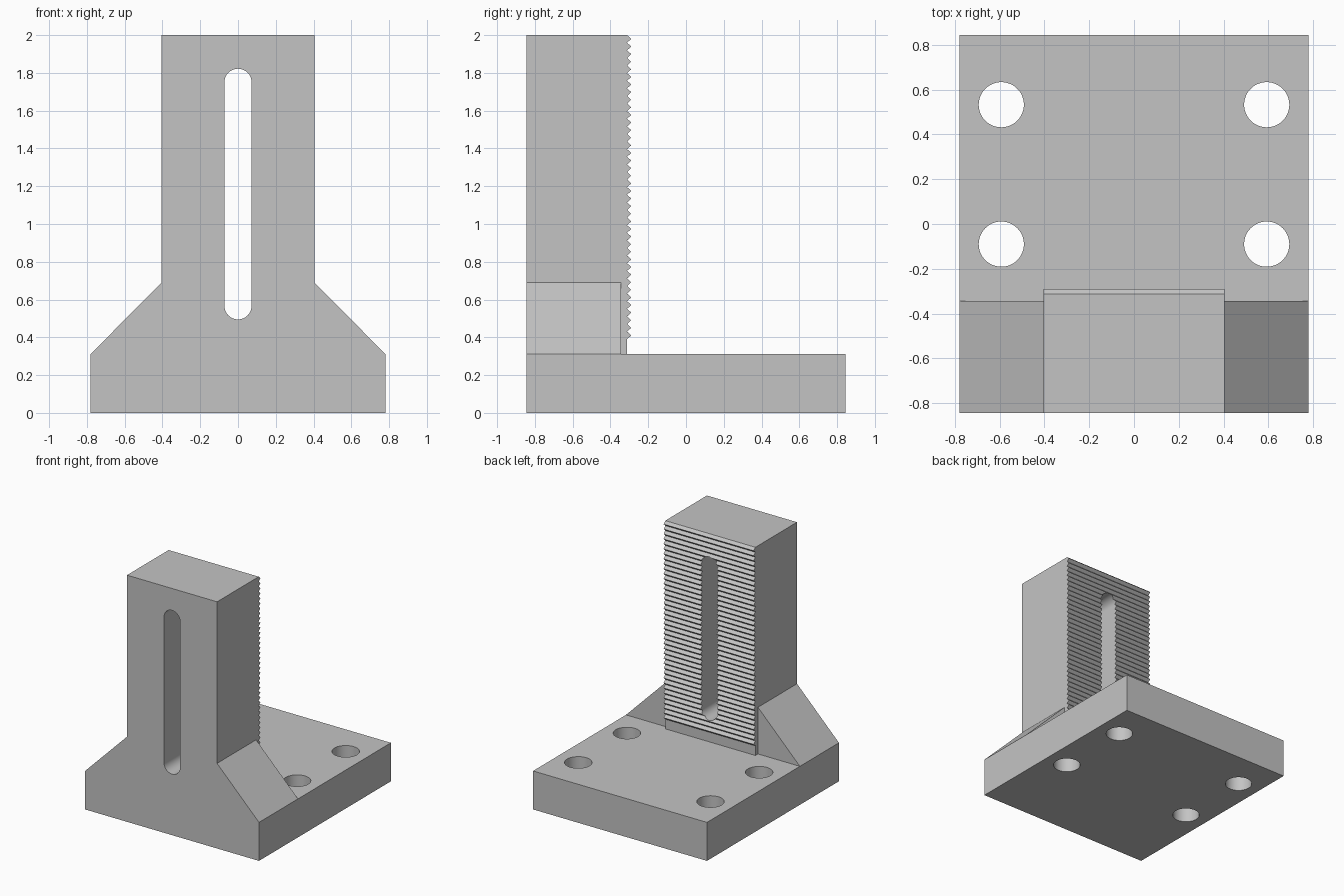
import bpy, bmesh, math
from mathutils import Vector

old = bpy.data.objects.get("Cube")
if old:
    bpy.data.objects.remove(old, do_unlink=True)

# Main dimensions
HALF_X, HALF_Y, PLATE_Z = 0.78, 0.845, 0.312
COLUMN_X, GUSSET_Y, GUSSET_Z, TOP = 0.404, -0.345, 0.69, 2.0
ROOT_Y, TIP_Y, TEETH_Z, TEETH = -0.312, -0.29, 0.39, 40
HOLE_R, SLOT_R = 0.101, 0.072

grey = bpy.data.materials.new("plain grey")
grey.use_nodes = True
colour = (0.55, 0.55, 0.55, 1)
grey.diffuse_color = colour
grey.node_tree.nodes["Principled BSDF"].inputs["Base Color"].default_value = colour


def prism(name, points, offset):
    """Extrude a closed outline of 3D points along an offset."""
    bm = bmesh.new()
    face = bm.faces.new([bm.verts.new(p) for p in points])
    out = bmesh.ops.extrude_face_region(bm, geom=[face])
    verts = [g for g in out["geom"] if isinstance(g, bmesh.types.BMVert)]
    bmesh.ops.translate(bm, verts=verts, vec=Vector(offset))
    bmesh.ops.recalc_face_normals(bm, faces=bm.faces)
    mesh = bpy.data.meshes.new(name)
    bm.to_mesh(mesh)
    bm.free()
    obj = bpy.data.objects.new(name, mesh)
    bpy.context.collection.objects.link(obj)
    mesh.materials.append(grey)
    return obj


def combine(target, tool, operation):
    """Apply an exact boolean and remove the tool."""
    mod = target.modifiers.new(operation.lower(), "BOOLEAN")
    mod.operation, mod.solver, mod.object = operation, "EXACT", tool
    bpy.context.view_layer.objects.active = target
    bpy.ops.object.modifier_apply(modifier=mod.name)
    bpy.data.objects.remove(tool, do_unlink=True)


def arc(cx, cy, radius, start, end, steps):
    angles = [math.radians(start + (end - start) * i / steps) for i in range(steps + 1)]
    return [(cx + radius * math.cos(a), cy + radius * math.sin(a)) for a in angles]


# Upright front slab with sloping gussets on both sides
half = [(HALF_X, 0), (HALF_X, PLATE_Z), (COLUMN_X, GUSSET_Z), (COLUMN_X, TOP)]
outline = half + [(-x, z) for x, z in reversed(half)]
bracket = prism("slotted_bracket", [(x, -HALF_Y, z) for x, z in outline],
                (0, GUSSET_Y + HALF_Y, 0))

# Base plate behind the slab
plate = [(-HALF_X, GUSSET_Y), (HALF_X, GUSSET_Y), (HALF_X, HALF_Y), (-HALF_X, HALF_Y)]
combine(bracket, prism("base_plate", [(x, y, 0) for x, y in plate], (0, 0, PLATE_Z)), "UNION")

# Serrated rear face of the column
pitch = (TOP - TEETH_Z) / TEETH
rack = [(GUSSET_Y, TOP), (GUSSET_Y, PLATE_Z), (ROOT_Y, PLATE_Z), (ROOT_Y, TEETH_Z)]
for i in range(TEETH):
    z = TEETH_Z + i * pitch
    rack += [(TIP_Y, z + pitch / 2), (ROOT_Y, z + pitch)]
combine(bracket, prism("rack_teeth", [(-COLUMN_X, y, z) for y, z in rack],
                       (2 * COLUMN_X, 0, 0)), "UNION")

# Long rounded slot through the column
slot = arc(0, 1.75, SLOT_R, 0, 180, 24) + arc(0, 0.567, SLOT_R, 180, 360, 24)
combine(bracket, prism("slot_cutter", [(x, -1, z) for x, z in slot], (0, 1, 0)), "DIFFERENCE")

# Four bolt holes through the plate
for x in (-0.593, 0.593):
    for y in (-0.09, 0.533):
        ring = arc(x, y, HOLE_R, 0, 360, 48)[:-1]
        combine(bracket, prism("hole_cutter", [(px, py, -0.1) for px, py in ring],
                               (0, 0, 0.6)), "DIFFERENCE")

# Smooth the bores while keeping machined edges sharp
bpy.ops.object.select_all(action="DESELECT")
bracket.select_set(True)
bpy.context.view_layer.objects.active = bracket
bpy.ops.object.shade_smooth_by_angle(angle=math.radians(30))
